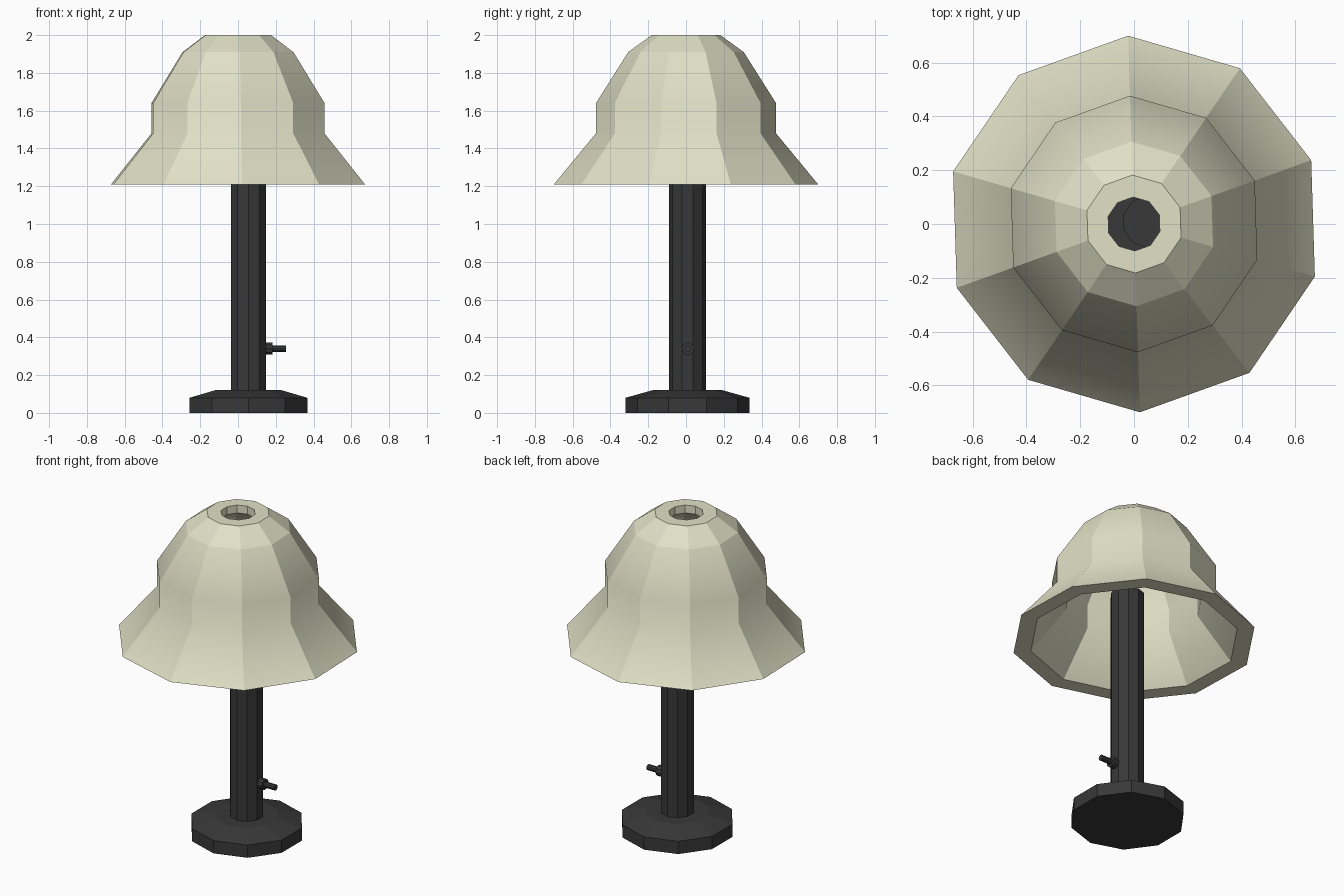
import bpy, bmesh, math
from mathutils import Matrix, Vector

if "Cube" in bpy.data.objects:
    bpy.data.objects.remove(bpy.data.objects["Cube"], do_unlink=True)


def make_material(name, color):
    mat = bpy.data.materials.new(name)
    mat.use_nodes = True
    mat.diffuse_color = (*color, 1)
    mat.node_tree.nodes["Principled BSDF"].inputs["Base Color"].default_value = (*color, 1)
    return mat


cream = make_material("cream", (0.75, 0.75, 0.57))
black = make_material("soft black", (0.04, 0.04, 0.04))


def revolve(name, profile, mat, sides=10, turn=18, closed=False, matrix=Matrix()):
    """Spin a (radius, height) profile; closed profiles make a hollow wall, open ones get caps."""
    bm = bmesh.new()
    rings = []
    for r, z in profile:
        angles = [math.radians(turn) + math.tau * i / sides for i in range(sides)]
        rings.append([bm.verts.new((r * math.cos(a), r * math.sin(a), z)) for a in angles])
    pairs = list(zip(rings, rings[1:]))
    if closed:
        pairs.append((rings[-1], rings[0]))
    else:
        bm.faces.new(rings[0])
        bm.faces.new(rings[-1])
    for a, b in pairs:
        for i in range(sides):
            j = (i + 1) % sides
            bm.faces.new((a[i], a[j], b[j], b[i]))
    bmesh.ops.recalc_face_normals(bm, faces=bm.faces)
    bm.transform(matrix)
    mesh = bpy.data.meshes.new(name)
    bm.to_mesh(mesh)
    bm.free()
    mesh.materials.append(mat)
    obj = bpy.data.objects.new(name, mesh)
    bpy.context.collection.objects.link(obj)
    return obj


def soften_profile(obj, sharp_height, limit=45):
    """Smooth along the height only: keep the facet columns, rims and shoulder crisp."""
    bm = bmesh.new()
    bm.from_mesh(obj.data)
    for face in bm.faces:
        face.smooth = True
    for edge in bm.edges:
        a, b = (v.co for v in edge.verts)
        column = abs(a.z - b.z) > 0.001 or abs(a.length - b.length) > 0.001
        shoulder = min(a.z, b.z) > sharp_height
        edge.smooth = not (column or shoulder or edge.calc_face_angle(0) > math.radians(limit))
    bm.to_mesh(obj.data)
    bm.free()


# Bell-shaped hollow shade with an open top
shade_outer = [(0.70, 1.21), (0.477, 1.48), (0.477, 1.64), (0.306, 1.91), (0.182, 2.0)]
shade_inner = [(0.10, 2.0), (0.10, 1.95), (0.235, 1.86), (0.395, 1.61), (0.395, 1.46), (0.60, 1.21)]
shade = revolve("lampshade", shade_outer + shade_inner, cream, turn=19.8, closed=True)
soften_profile(shade, 1.8)

# Base and pole stand slightly off the shade's axis
stand = Matrix.Translation(Vector((0.055, 0.008, 0)))
revolve("base", [(0.328, 0), (0.328, 0.08), (0.185, 0.12)], black, matrix=stand)
revolve("pole", [(0.098, 0.1), (0.098, 1.48)], black, matrix=stand)

# Switch on the side of the pole: collar and thin stem
sideways = Matrix.Translation(Vector((0.135, 0.01, 0.34))) @ Matrix.Rotation(math.pi / 2, 4, "Y")
revolve("switch_collar", [(0.033, 0), (0.033, 0.047)], black, matrix=sideways)
revolve("switch_stem", [(0.018, 0.03), (0.018, 0.12)], black, matrix=sideways)
